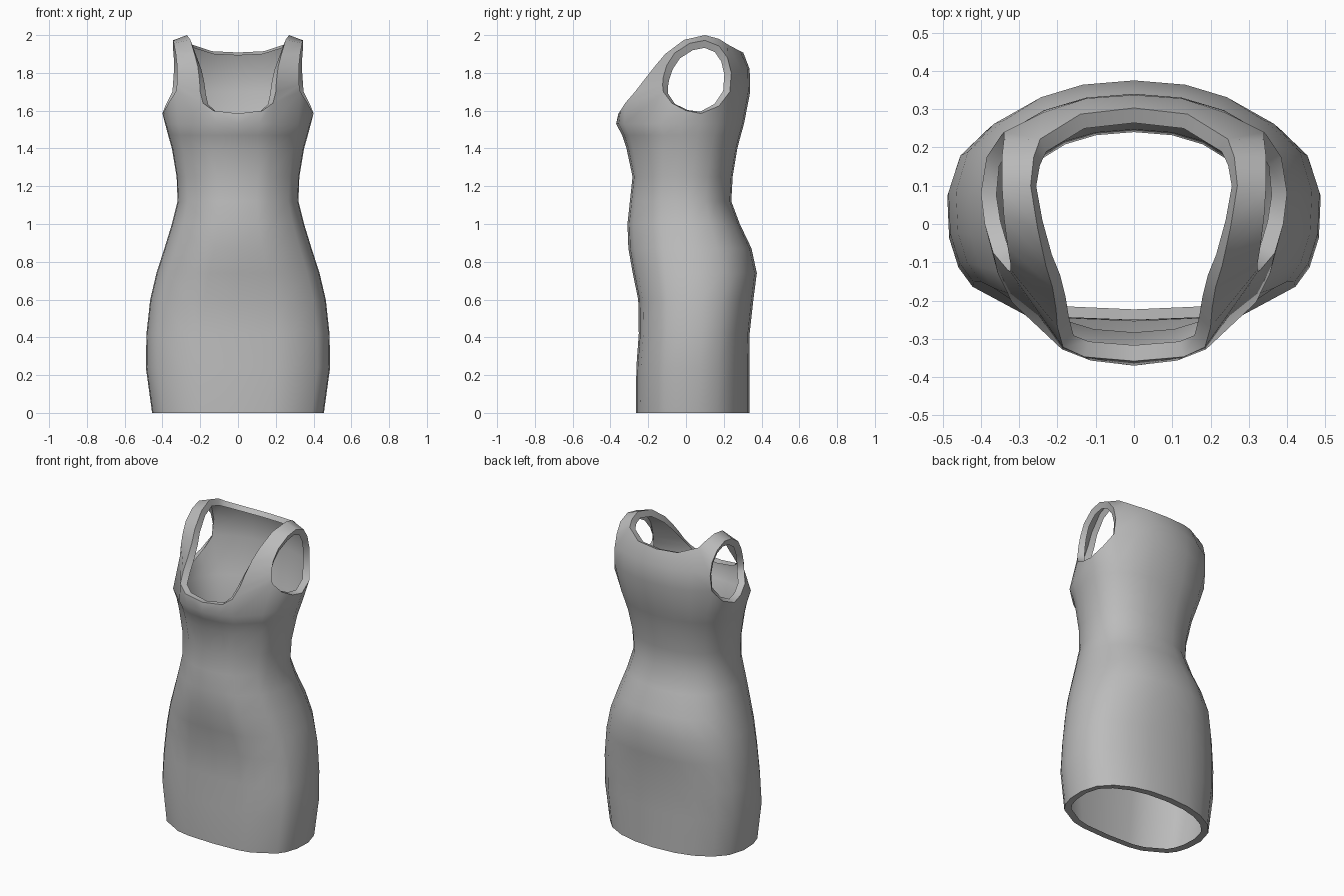
import bpy, bmesh, math

# Columns of the half body, in degrees from front centre round to back centre
COLUMNS = [0, 15, 27, 54, 66, 80, 92, 112, 130, 148, 164, 180]

# Body rings: height, half width, front y, back y, widest y, front squareness
RINGS = [
    (0.00, 0.455, -0.265, 0.335, 0.05, 2.8),
    (0.24, 0.488, -0.263, 0.335, 0.06, 2.9),
    (0.42, 0.485, -0.250, 0.337, 0.07, 2.9),
    (0.60, 0.465, -0.253, 0.357, 0.07, 2.8),
    (0.74, 0.432, -0.282, 0.375, 0.06, 2.6),
    (0.87, 0.390, -0.305, 0.347, 0.04, 2.4),
    (1.00, 0.350, -0.310, 0.285, 0.02, 2.3),
    (1.12, 0.320, -0.297, 0.240, 0.01, 2.3),
    (1.25, 0.325, -0.283, 0.247, 0.02, 2.4),
    (1.40, 0.350, -0.315, 0.272, 0.04, 2.3),
    (1.47, 0.370, -0.338, 0.290, 0.05, 2.2),
    (1.53, 0.386, -0.370, 0.307, 0.06, 2.2),
]

# Upper edge of the body: neckline, underarm, then across the back
EDGE = [
    (0, -0.358, 1.585), (0.13, -0.347, 1.60), (0.185, -0.322, 1.64),
    (0.33, -0.12, 1.70), (0.368, -0.075, 1.64), (0.39, 0.0, 1.60),
    (0.40, 0.08, 1.585), (0.385, 0.175, 1.625), (0.347, 0.232, 1.70),
    (0.235, 0.297, 1.70), (0.125, 0.33, 1.70), (0, 0.34, 1.70),
]

# Upper back rows, from the armhole to the centre
BACK_MID = [(0.34, 0.24, 1.80), (0.24, 0.29, 1.82), (0.125, 0.328, 1.82), (0, 0.337, 1.82)]
BACK_TOP = [(0.34, 0.22, 1.88), (0.245, 0.222, 1.95), (0.14, 0.287, 1.915), (0, 0.303, 1.908)]

# Shoulder strap: neck edge and armhole edge, from front to back
STRAP = [
    [(0.20, -0.27, 1.70), (0.324, -0.124, 1.735)],
    [(0.204, -0.22, 1.765), (0.322, -0.12, 1.78)],
    [(0.213, -0.165, 1.835), (0.323, -0.102, 1.84)],
    [(0.23, -0.11, 1.90), (0.33, -0.06, 1.905)],
    [(0.252, -0.01, 1.975), (0.34, 0.02, 1.957)],
    [(0.27, 0.10, 2.00), (0.345, 0.10, 1.972)],
    [(0.262, 0.175, 1.98), (0.345, 0.175, 1.942)],
]


def ring(z, w, front, back, cy, nf):
    """Half of a rounded-square section, front centre to back centre."""
    pts = []
    for deg in COLUMNS:
        s, c = math.sin(math.radians(deg)), math.cos(math.radians(deg))
        n, depth = (nf, front - cy) if c > 0 else (2.2, back - cy)
        x = 0 if deg in (0, 180) else w * s ** (2 / n)
        pts.append((x, cy + depth * abs(c) ** (2 / n), z))
    return pts


def skin(bm, rows):
    """Join neighbouring rows of points with quads."""
    grid = [[bm.verts.new(p) for p in row] for row in rows]
    for low, high in zip(grid, grid[1:]):
        for i in range(len(low) - 1):
            bm.faces.new((low[i], low[i + 1], high[i + 1], high[i]))


bm = bmesh.new()
skin(bm, [ring(*r) for r in RINGS] + [EDGE])
skin(bm, [EDGE[8:], BACK_MID, BACK_TOP])
skin(bm, [EDGE[2:4]] + STRAP + [[BACK_TOP[1], BACK_TOP[0]]])
bmesh.ops.remove_doubles(bm, verts=bm.verts, dist=0.0005)
mesh = bpy.data.meshes.new("dress")
bm.to_mesh(mesh)
bm.free()

dress = bpy.data.objects.new("dress", mesh)
bpy.context.collection.objects.link(dress)
fabric = bpy.data.materials.new("grey fabric")
fabric.diffuse_color = (0.5, 0.5, 0.5, 1)
mesh.materials.append(fabric)

# Mirror the half and fold a hem inward along every opening
mirror = dress.modifiers.new("mirror", 'MIRROR')
mirror.merge_threshold = 0.001
hem = dress.modifiers.new("hem", 'SOLIDIFY')
hem.thickness = 0.042
hem.offset = -1
hem.use_rim_only = True

bpy.context.view_layer.objects.active = dress
dress.select_set(True)
for name in ("mirror", "hem"):
    bpy.ops.object.modifier_apply(modifier=name)
bpy.ops.object.shade_smooth_by_angle(angle=math.radians(50))
